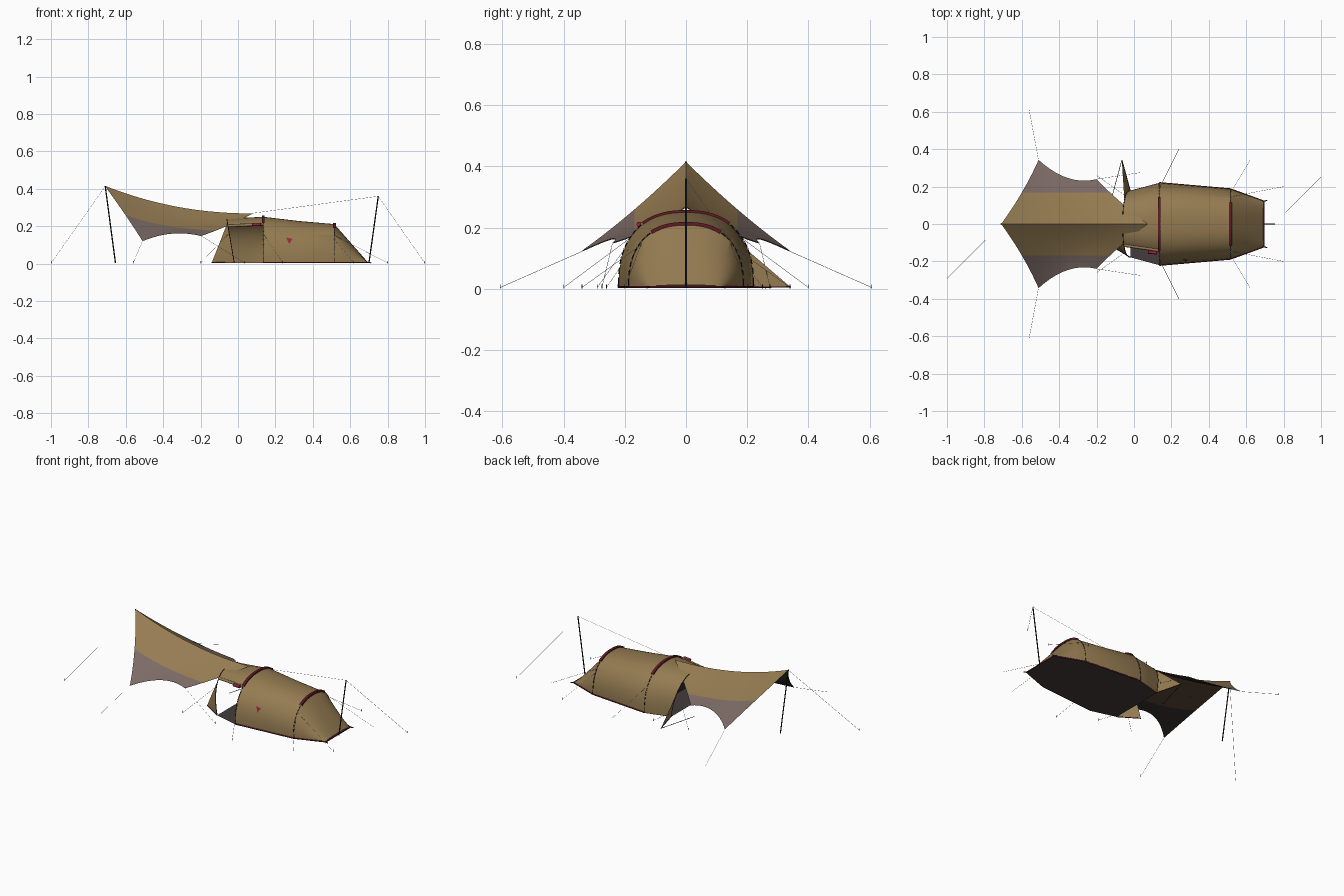
import bpy, bmesh, math
from mathutils import Vector

if "Cube" in bpy.data.objects:
    bpy.data.objects.remove(bpy.data.objects["Cube"])


def mat(name, c):
    m = bpy.data.materials.new(name)
    m.diffuse_color = (*c, 1)
    m.use_nodes = True
    m.node_tree.nodes["Principled BSDF"].inputs["Base Color"].default_value = m.diffuse_color
    return m


TAN = mat("tan fabric", (0.3, 0.2, 0.084))
GREY = mat("grey brown fabric", (0.2, 0.145, 0.13))
FLOOR = mat("dark groundsheet", (0.06, 0.045, 0.045))
LINING = mat("dark brown lining", (0.07, 0.042, 0.024))
SHADE = mat("near black lining", (0.028, 0.022, 0.02))
MAROON = mat("maroon sleeve", (0.12, 0.01, 0.018))
CRIMSON = mat("crimson tag", (0.35, 0.015, 0.05))
BLACK = mat("black pole", (0.008, 0.008, 0.008))
CORD = mat("pale grey cord", (0.48, 0.48, 0.48))


def make(name, verts, faces, mats, rule=None, smooth=True):
    me = bpy.data.meshes.new(name)
    me.from_pydata([tuple(v) for v in verts], [], faces)
    for m in mats:
        me.materials.append(m)
    bm = bmesh.new()
    bm.from_mesh(me)
    bmesh.ops.remove_doubles(bm, verts=bm.verts, dist=1e-5)
    bmesh.ops.recalc_face_normals(bm, faces=bm.faces)
    for f in bm.faces:
        f.material_index = rule(f.calc_center_median()) if rule else 0
    bm.to_mesh(me)
    bm.free()
    ob = bpy.data.objects.new(name, me)
    bpy.context.collection.objects.link(ob)
    if smooth:
        bpy.ops.object.select_all(action='DESELECT')
        ob.select_set(True)
        bpy.context.view_layer.objects.active = ob
        bpy.ops.object.shade_smooth_by_angle(angle=math.radians(30))
    return ob


def grid(name, rows, mats, rule=None, keep=lambda i, j: True):
    """Skin a sheet over rows of equal point count."""
    n = len(rows[0])
    faces = [(i * n + j, i * n + j + 1, (i + 1) * n + j + 1, (i + 1) * n + j)
             for i in range(len(rows) - 1) for j in range(n - 1) if keep(i, j)]
    return make(name, [p for r in rows for p in r], faces, mats, rule)


def tube(name, pts, r, m, sides=6):
    cu = bpy.data.curves.new(name, 'CURVE')
    cu.dimensions = '3D'
    cu.bevel_depth = r
    cu.bevel_resolution = max(0, sides // 2 - 2)
    cu.use_fill_caps = True
    sp = cu.splines.new('POLY')
    sp.points.add(len(pts) - 1)
    for p, q in zip(sp.points, pts):
        p.co = (*q, 1)
    cu.materials.append(m)
    ob = bpy.data.objects.new(name, cu)
    bpy.context.collection.objects.link(ob)
    return ob


# Tent cross-section: (foot x, top x, half width, height)
SEGS = 40
FRONT, HOOP1, HOOP2 = (-0.02, -0.06, 0.178, 0.24), (0.135, 0.135, 0.22, 0.25), (0.515, 0.515, 0.187, 0.211)
TAIL = (0.695, 0.69, 0.122, 0.012)


def point(s, t, off=0.0):
    c, k = math.cos(t), math.sin(t)
    y = -math.copysign(abs(c) ** 0.833, c) * (s[2] + off)
    z = max(k, 0) ** 0.833
    return Vector((s[0] + (s[1] - s[0]) * z, y, 0.004 + z * (s[3] + off - 0.004)))


def arc(s, t0=0.0, t1=math.pi, n=SEGS, off=0.0):
    return [point(s, t0 + (t1 - t0) * j / n, off) for j in range(n + 1)]


def mix(a, b, f):
    return tuple(p + (q - p) * f for p, q in zip(a, b))


def shift(s, d):
    return (s[0] + d, s[1] + d, s[2], s[3])


# Tunnel body, with the side door between the first two hoops left open
mid = list(mix(HOOP1, HOOP2, 0.5))
mid[3] -= 0.003
secs = [FRONT, mix(FRONT, HOOP1, 0.5), HOOP1, mid, HOOP2,
        mix(HOOP2, TAIL, 0.33), mix(HOOP2, TAIL, 0.67), TAIL]
grid("tent_body", [arc(s) for s in secs], [TAN], keep=lambda i, j: not (i < 2 and j < 12))
td = math.pi * 12 / SEGS
tube("rolled_side_door", [point(FRONT, td), point(HOOP1, td)], 0.008, TAN, 8)

# Groundsheet and its trim
foot = [(s[0], s[2]) for s in (FRONT, HOOP1, HOOP2, TAIL)]
outline = [(x, -y, 0.003) for x, y in foot] + [(x, y, 0.003) for x, y in reversed(foot)]
make("groundsheet", outline, [tuple(range(8))], [FLOOR], smooth=False)
tube("groundsheet_trim", [(x, y, 0.006) for x, y, z in outline[1:7]], 0.004, MAROON)

# Inner sleeping compartment wall
wall = arc((0.132, 0.132, 0.21, 0.243))
make("inner_wall", wall, [tuple(range(len(wall)))], [SHADE], smooth=False)

# Hoops: raised maroon sleeve across the top, black clips and pale webbing down the sides
for nm, s, a in (("middle_hoop", HOOP1, 0.95), ("rear_hoop", HOOP2, 1.0)):
    rows = [arc(shift(s, d), a, math.pi - a, 20, o)
            for d, o in ((-0.008, -0.002), (-0.008, 0.007), (0.008, 0.007), (0.008, -0.004))]
    grid(nm + "_sleeve", rows, [MAROON])
    for side, sgn in (("right", 1), ("left", -1)):
        for k in range(8):
            t0, t1 = a * k / 8 + 0.01, a * (k + 0.72) / 8
            if sgn < 0:
                t0, t1 = math.pi - t0, math.pi - t1
            tube(f"{nm}_clip_{side}_{k}", arc(s, t0, t1, 3, 0.001), 0.0022, BLACK, 4)
            if 2 <= k <= 6:
                b = math.pi * (sgn < 0) + sgn * a * (k + 0.86) / 8
                tube(f"{nm}_webbing_{side}_{k}", arc(s, b - 0.012, b + 0.012, 1, 0.001), 0.0028, CORD, 4)
tube("front_hoop_pole", arc(FRONT, n=30), 0.002, BLACK)

# Front panels: one pegged forward, one swung out sideways
for nm, tip, t0, t1 in (("front_panel", (-0.14, -0.106, 0.005), 0, 1.1),
                        ("swung_out_flap", (-0.065, 0.342, 0.005), math.pi, math.pi - 0.85)):
    edge = arc(FRONT, t0, t1, 12)
    make(nm, edge + [tip], [(j, j + 1, 13) for j in range(12)], [TAN])
tube("flap_trim", [point(FRONT, math.pi), (-0.065, 0.342, 0.006)], 0.0025, MAROON)
tube("panel_trim", [point(FRONT, 0), (-0.14, -0.106, 0.006)], 0.0025, MAROON)
tube("flap_cord", [(-0.065, 0.342, 0.006), (-0.13, 0.1, 0.006)], 0.0015, BLACK)

# Wing tarp: ridge line to outer edge on each side, grey outer band, dark lining beneath
NU = 24


def ridge(u):
    return Vector((-0.71 + 0.785 * u, 0, 0.268 + 0.147 * (1 - u) ** 2.1))


def hem(u):
    bow = 4 * u * (1 - u)
    return Vector((-0.51 + 0.31 * u, 0.343 - 0.103 * u - 0.045 * bow, 0.122 + 0.028 * u + 0.026 * bow))


def tarp_row(u, side, drop):
    a, b = ridge(u), hem(u)
    vb = 0.168 / b.y
    vs = [vb * k / 6 for k in range(7)] + [vb + (1 - vb) * k / 5 for k in range(1, 6)]
    row = []
    for v in vs:
        p = a.lerp(b, v)
        pull = 4 * v * (1 - v)
        p.z -= 0.012 * pull + drop
        p.x += 0.012 * pull * (1 - 2 * u)
        row.append((p.x, p.y * side, p.z))
    return row


for nm, side in (("right", -1), ("left", 1)):
    for layer, drop, mats in (("tarp", 0, [TAN, GREY]), ("tarp_lining", 0.0025, [LINING, SHADE])):
        grid(f"{layer}_{nm}", [tarp_row(i / NU, side, drop) for i in range(NU + 1)], mats,
             rule=lambda c: 1 if abs(c.y) > 0.168 else 0)

# Upright poles
tube("tarp_pole", [(-0.71, 0, 0.415), (-0.655, 0, 0.002)], 0.0033, BLACK, 8)
tube("rear_pole", [(0.75, 0, 0.36), (0.7, 0, 0.002)], 0.0033, BLACK, 8)

# Guy lines and pegs
G = 0.004


def guy(name, a, b):
    tube(name, [a, b], 0.0007, CORD, 4)
    if b[2] <= G:
        tube(name + "_peg", [(b[0], b[1], 0.0), (b[0], b[1], 0.014)], 0.0013, BLACK, 4)


guy("front_ridge_guy", (-0.71, 0, 0.413), (-0.998, -0.29, G))
guy("rear_ridge_guy", (0.75, 0, 0.36), (0.998, 0.25, G))
guy("ridge_cord", (0.07, 0, 0.268), (0.75, 0, 0.36))
for nm, sd in (("right", -1), ("left", 1)):
    for part, a, b in (
            ("tarp_corner_guy", (-0.51, 0.34, 0.122), (-0.56, 0.607, G)),
            ("tarp_rear_guy", (-0.2, 0.24, 0.15), (0.035, 0.275, G)),
            ("front_hoop_guy", (-0.045, 0.15, 0.165), (-0.2, 0.26, G)),
            ("middle_hoop_guy", (0.135, 0.19, 0.16), (0.24, 0.4, G)),
            ("rear_hoop_guy", (0.515, 0.165, 0.13), (0.62, 0.34, G)),
            ("tail_guy", (0.515, 0.145, 0.15), (0.8, 0.2, G))):
        guy(f"{part}_{nm}", (a[0], a[1] * sd, a[2]), (b[0], b[1] * sd, b[2]))
    # Tail peg loop
    tube(f"tail_loop_{nm}", [(0.69, 0.12 * sd, 0.006), (0.712, 0.127 * sd, 0.004)], 0.003, BLACK)

# Small crimson tags on the near wall and the rolled door
s = mix(HOOP1, HOOP2, 0.37)
pts = [point(shift(s, d), t, 0.004) for d, t in ((-0.018, 0.54), (0.016, 0.5), (-0.002, 0.37))]
make("wall_tag", pts, [(0, 1, 2)], [CRIMSON], smooth=False)
tube("door_toggle", [(0.075, -0.15, 0.208), (0.122, -0.154, 0.21)], 0.009, CRIMSON)
